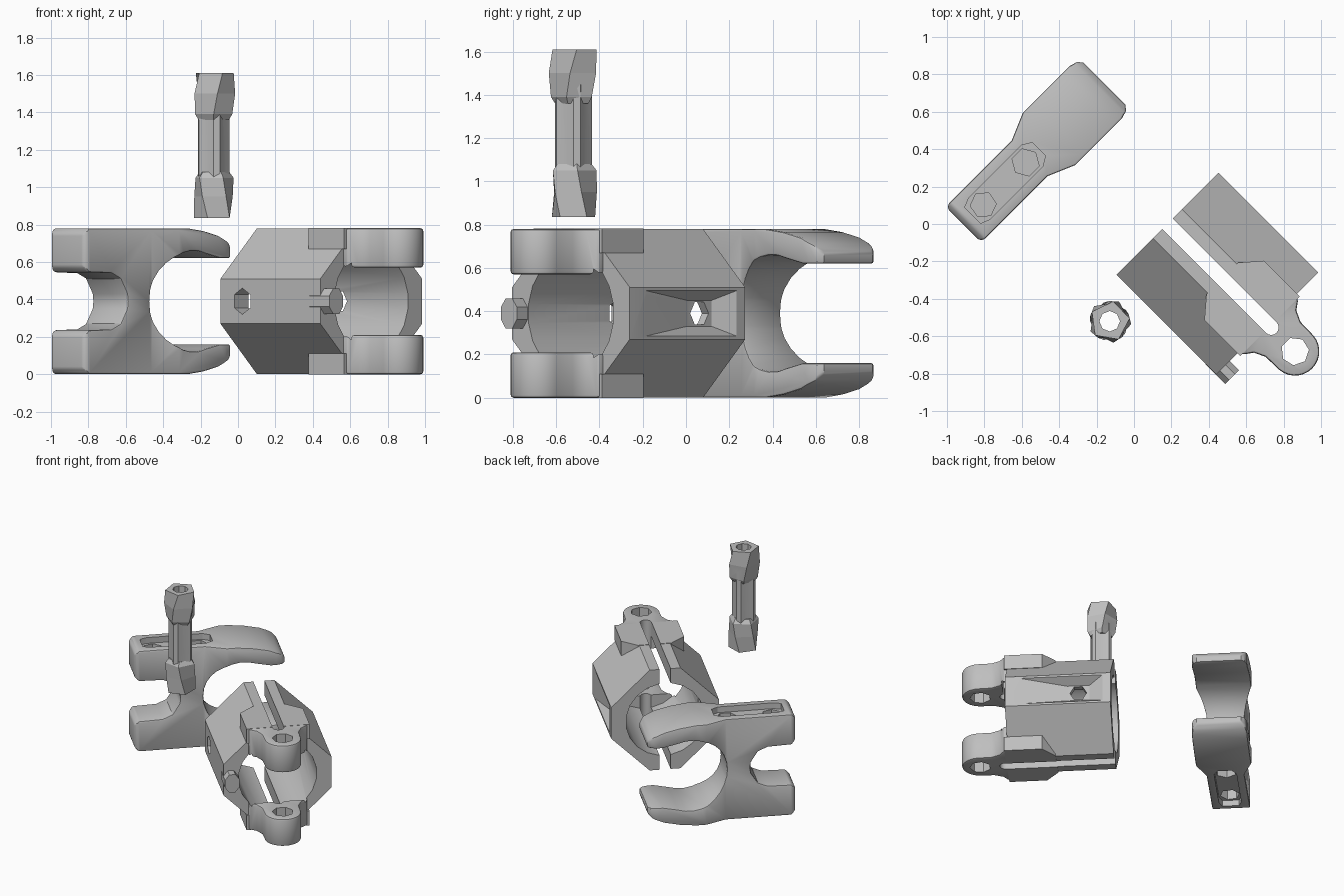
import bpy, bmesh, math
from mathutils import Matrix, Vector

if "Cube" in bpy.data.objects:
    bpy.data.objects.remove(bpy.data.objects["Cube"], do_unlink=True)

GREY = (0.52, 0.52, 0.52, 1)
grey = bpy.data.materials.new("plain_grey")
grey.use_nodes = True
grey.diffuse_color = GREY
grey.node_tree.nodes["Principled BSDF"].inputs["Base Color"].default_value = GREY

MID = 0.39
D = math.radians


def make(name, bm):
    bmesh.ops.recalc_face_normals(bm, faces=bm.faces)
    if bm.calc_volume(signed=True) < 0:
        bmesh.ops.reverse_faces(bm, faces=bm.faces)
    mesh = bpy.data.meshes.new(name)
    bm.to_mesh(mesh)
    bm.free()
    mesh.materials.append(grey)
    ob = bpy.data.objects.new(name, mesh)
    bpy.context.collection.objects.link(ob)
    return ob


def loft(name, rings):
    """Closed solid through rings with equal point counts."""
    bm = bmesh.new()
    vs = [[bm.verts.new(p) for p in r] for r in rings]
    n = len(vs[0])
    for a, b in zip(vs, vs[1:]):
        for i in range(n):
            j = (i + 1) % n
            bm.faces.new((a[i], a[j], b[j], b[i]))
    bm.faces.new(vs[0][::-1])
    bm.faces.new(vs[-1])
    return make(name, bm)


def prism(name, pts, lo, hi, axis):
    """Extrude a 2D outline along a local axis."""
    place = {"x": lambda a, b, t: (t, a, b),
             "y": lambda a, b, t: (a, t, b),
             "z": lambda a, b, t: (a, b, t)}[axis]
    return loft(name, [[place(a, b, t) for a, b in pts] for t in sorted((lo, hi))])


def hull(name, pts):
    bm = bmesh.new()
    for p in pts:
        bm.verts.new(p)
    bmesh.ops.convex_hull(bm, input=bm.verts)
    return make(name, bm)


def arc(cx, cy, r, start, end, n):
    return [(cx + r * math.cos(D(start + (end - start) * i / n)),
             cy + r * math.sin(D(start + (end - start) * i / n))) for i in range(n + 1)]


def circle(cx, cy, r, n, turn=0):
    return arc(cx, cy, r, turn, turn + 360, n)[:-1]


def mirrored(half):
    """Close an outline across its second coordinate."""
    return half + [(a, -b) for a, b in reversed(half) if abs(b) > 1e-5]


def evaluated(ob):
    bpy.context.view_layer.update()
    dg = bpy.context.evaluated_depsgraph_get()
    return bpy.data.meshes.new_from_object(ob.evaluated_get(dg))


def volume(mesh):
    bm = bmesh.new()
    bm.from_mesh(mesh)
    v = bm.calc_volume(signed=True)
    bm.free()
    return v


def combine(ob, others, op):
    """Boolean with each part, trying solvers until the volume is plausible."""
    for other in others:
        old = volume(ob.data)
        low, high = {"UNION": (1.0, 9), "DIFFERENCE": (0.3, 1.0), "INTERSECT": (0.1, 1.0)}[op]
        for solver in ("MANIFOLD", "EXACT", "FLOAT"):
            mod = ob.modifiers.new("combine", "BOOLEAN")
            mod.operation, mod.solver, mod.object = op, solver, other
            mesh = evaluated(ob)
            ob.modifiers.clear()
            new = volume(mesh)
            if low * old < new < high * old and abs(new - old) > old * 1e-5:
                ob.data = mesh
                break
        bpy.data.objects.remove(other, do_unlink=True)


def soften(ob, width):
    mod = ob.modifiers.new("soft_edges", "BEVEL")
    mod.width, mod.segments = width, 2
    mod.limit_method, mod.angle_limit = "ANGLE", D(40)
    mesh = evaluated(ob)
    ob.modifiers.clear()
    ob.data = mesh


def finish(ob, x_axis, origin, angle):
    x = Vector(x_axis).normalized()
    z = Vector((0, 0, 1))
    m = Matrix((x, z.cross(x), z)).transposed().to_4x4()
    ob.data.transform(Matrix.Translation(origin) @ m)
    bpy.ops.object.select_all(action="DESELECT")
    ob.select_set(True)
    bpy.context.view_layer.objects.active = ob
    bpy.ops.object.shade_smooth_by_angle(angle=D(angle))


# Double-ended hook: side profile trimmed by its plan outline
profile = mirrored([(0.325, 0), (0.32, 0.04), (0.27, 0.12), (0.2, 0.15), (0.03, 0.155),
                    (0, 0.185), (0, 0.36), (0.03, 0.39), (0.72, 0.39), (0.84, 0.375),
                    (0.95, 0.35), (1.03, 0.315), (1.065, 0.28), (1.065, 0.23), (0.96, 0.23)]
                   + arc(0.76, 0, 0.27, 70, 180, 9))
hook = prism("hook_clamp", profile, -0.3, 0.3, "y")
plan = mirrored([(-0.02, 0.1), (0.02, 0.135), (0.5, 0.135), (0.647, 0.198), (1.0, 0.198),
                 (1.045, 0.185), (1.08, 0.14)])
combine(hook, [prism("plan", plan, -0.5, 0.5, "z")], "INTERSECT")
soften(hook, 0.02)
for s in (-1, 1):
    pocket = mirrored([(0.07, 0.06), (0.12, 0.08), (0.52, 0.08), (0.57, 0.05)])
    combine(hook, [
        prism("pocket", pocket, s * 0.345, s * 0.5, "z"),
        prism("near_hole", circle(0.15, 0, 0.07, 6, 20), s * 0.22, s * 0.48, "z"),
        prism("far_hole", circle(0.47, 0, 0.075, 6), s * 0.25, s * 0.48, "z"),
    ], "DIFFERENCE")
finish(hook, (1, 1, 0), (-0.912, -0.003, MID), 28)

# Split octagonal sleeve with flanges and hinge ears at top and bottom
quarter = [(0.385, 0.12), (0.11, 0.389)]
section = mirrored(quarter + [(-a, b) for a, b in reversed(quarter)])
sleeve = prism("split_sleeve", section, 0.125, 0.88, "x")
flange_plan = mirrored([(0.54, 0.12), (0.63, 0.225), (0.9, 0.225)])
ear_plan = mirrored([(0.72, 0.2), (0.905, 0.21), (0.94, 0.16), (1.0, 0.132)]
                    + arc(1.09, 0, 0.13, 85, 0, 7))
for s in (-1, 1):
    flange = prism("flange", flange_plan, s * 0.28, s * 0.392, "z")
    ear = prism("ear", ear_plan, s * 0.18, s * 0.3905, "z")
    soften(ear, 0.014)
    combine(sleeve, [flange, ear], "UNION")
nub_section = [(-0.335 + 0.75 * a, b) for a, b in circle(0, 0, 0.075, 8, 22.5)]
nub = prism("nub", nub_section, 0.8, 0.95, "x")
combine(sleeve, [nub], "UNION")
slot = mirrored([(0, 0.04)] + arc(0.91, 0, 0.04, 90, 0, 4))
wedge = [(w, 0.4, z) for w in (0.16, 0.85) for z in (-0.115, 0.115)]
wedge += [(w, 0.32, z) for w in (0.28, 0.44) for z in (-0.06, 0.06)]
combine(sleeve, [
    prism("bore", circle(0, 0, 0.28, 20, 9), 0, 0.92, "x"),
    prism("slot", slot, -0.6, 0.6, "z"),
    prism("ear_hole", circle(1.09, 0, 0.075, 7), -0.6, 0.6, "z"),
    hull("side_wedge", wedge),
    prism("left_hole", circle(0.29, 0, 0.07, 6, 30), -0.6, -0.1, "y"),
    prism("right_hole", circle(0.36, 0, 0.06, 6), 0.1, 0.6, "y"),
], "DIFFERENCE")
finish(sleeve, (1, -1, 0), (0.09, 0.09, MID), 28)


# Hollow pin: two faceted heads joined by a fluted shank
def ring(z, r, turn):
    return [(a, b, z) for a, b in circle(0, 0, r, 5, turn)]


pin = loft("hollow_pin", [ring(0.835, 0.105, 36), ring(0.95, 0.108, 20),
                          ring(1.05, 0.108, 10), ring(1.08, 0.085, 10)])
flutes = [(r * math.cos(D(i * 22.5)), r * math.sin(D(i * 22.5)))
          for i, r in enumerate([0.085, 0.085, 0.07, 0.07] * 4)]
shank = prism("shank", flutes, 1.0, 1.45, "z")
head = loft("head", [ring(1.36, 0.085, 54), ring(1.39, 0.104, 54),
                     ring(1.5, 0.116, 64), ring(1.61, 0.108, 80)])
combine(pin, [shank, head], "UNION")
combine(pin, [prism("pin_bore", circle(0, 0, 0.055, 8), 0.7, 1.8, "z")], "DIFFERENCE")
finish(pin, (1, 0, 0), (-0.13, -0.52, 0), 8)
